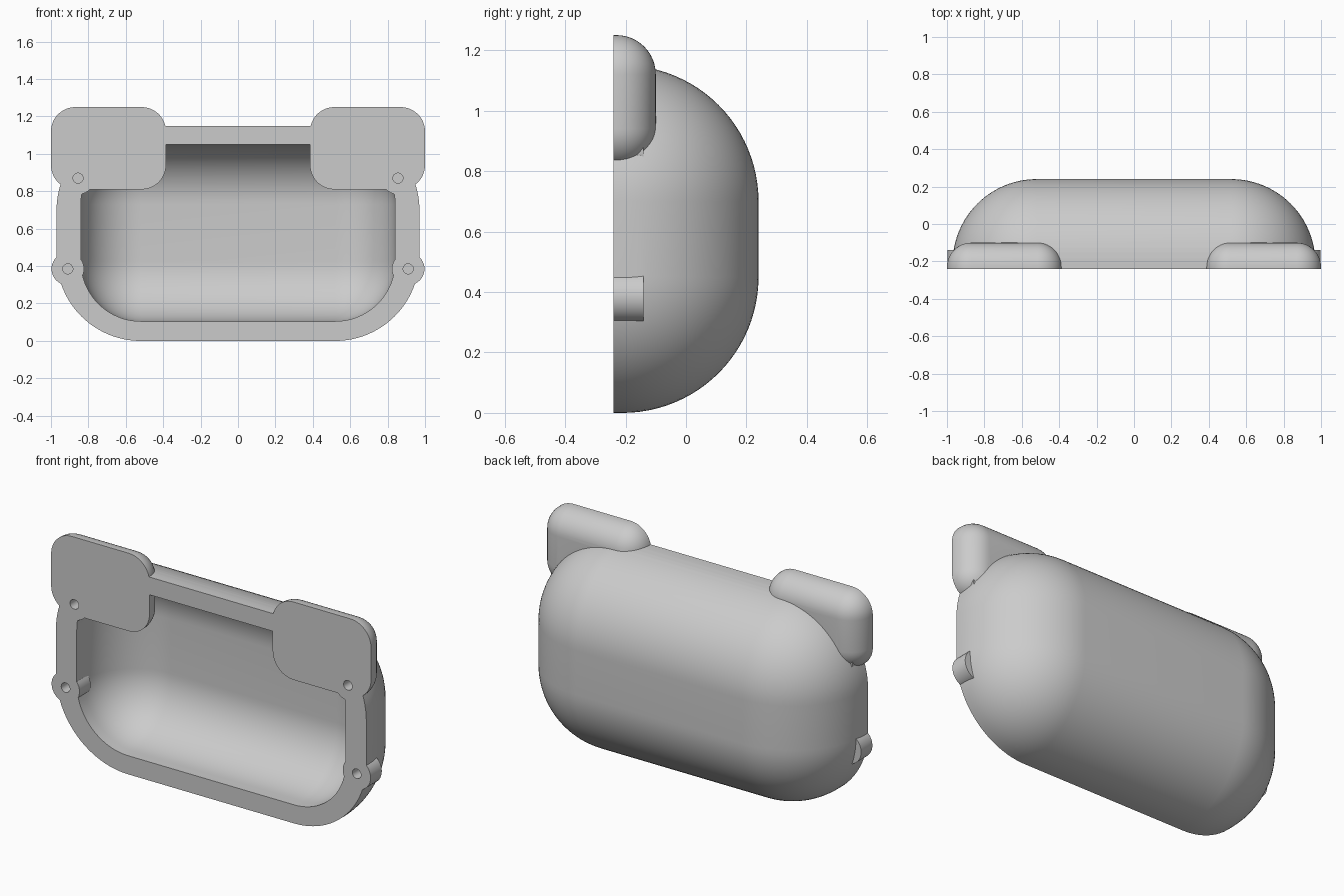
import bpy, bmesh, math
from mathutils import Matrix

if "Cube" in bpy.data.objects:
    bpy.data.objects.remove(bpy.data.objects["Cube"], do_unlink=True)

FRONT = -0.24

grey = bpy.data.materials.new("plain_grey")
grey.use_nodes = True
colour = (0.6, 0.6, 0.6, 1)
grey.diffuse_color = colour
grey.node_tree.nodes["Principled BSDF"].inputs["Base Color"].default_value = colour


def finish(name, bm):
    mesh = bpy.data.meshes.new(name)
    bm.normal_update()
    bm.to_mesh(mesh)
    bm.free()
    mesh.materials.append(grey)
    ob = bpy.data.objects.new(name, mesh)
    bpy.context.collection.objects.link(ob)
    return ob


def rounded_block(name, x, y, z, radius, segments):
    """Block whose edges are all rounded except those of the front face."""
    bm = bmesh.new()
    bmesh.ops.create_cube(bm, size=1)
    for v in bm.verts:
        for i, (low, high) in enumerate((x, y, z)):
            v.co[i] = high if v.co[i] > 0 else low
    edges = [e for e in bm.edges if any(v.co.y > y[0] + 0.001 for v in e.verts)]
    bmesh.ops.bevel(bm, geom=edges, offset=radius, segments=segments,
                    profile=0.5, affect='EDGES', clamp_overlap=False)
    return finish(name, bm)


def peg(name, x, z, radius, y0, y1):
    """Cylinder running front to back."""
    bm = bmesh.new()
    bmesh.ops.create_cone(bm, cap_ends=True, segments=40, radius1=radius,
                          radius2=radius, depth=y1 - y0)
    bmesh.ops.transform(bm, verts=bm.verts,
                        matrix=Matrix.Translation((x, (y0 + y1) / 2, z))
                        @ Matrix.Rotation(math.pi / 2, 4, 'X'))
    return finish(name, bm)


def combine(target, tool, operation):
    mod = target.modifiers.new(operation.lower(), 'BOOLEAN')
    mod.operation, mod.solver, mod.object = operation, 'EXACT', tool
    bpy.context.view_layer.objects.active = target
    bpy.ops.object.modifier_apply(modifier=mod.name)
    bpy.data.objects.remove(tool, do_unlink=True)


# Hollow shell
shell = rounded_block("shell", (-0.97, 0.97), (FRONT, 0.24), (0, 1.15), 0.45, 24)
cavity = rounded_block("cavity", (-0.84, 0.84), (FRONT - 0.1, 0.14), (0.105, 1.05), 0.32, 20)
combine(shell, cavity, 'DIFFERENCE')

# Corner ears and screw bosses
screws = [(s * x, z) for s in (-1, 1) for x, z in ((0.855, 0.87), (0.91, 0.385))]
for side in (-1, 1):
    span = sorted((side * 0.385, side))
    ear = rounded_block("ear", span, (FRONT, -0.1), (0.81, 1.25), 0.13, 12)
    combine(shell, ear, 'UNION')
for x, z in screws:
    combine(shell, peg("boss", x, z, 0.087, FRONT, -0.14), 'UNION')

# Blind screw holes
for x, z in screws:
    combine(shell, peg("hole", x, z, 0.027, FRONT - 0.05, -0.15), 'DIFFERENCE')

bpy.ops.object.select_all(action='DESELECT')
shell.select_set(True)
bpy.context.view_layer.objects.active = shell
bpy.ops.object.shade_smooth_by_angle(angle=math.radians(30))
